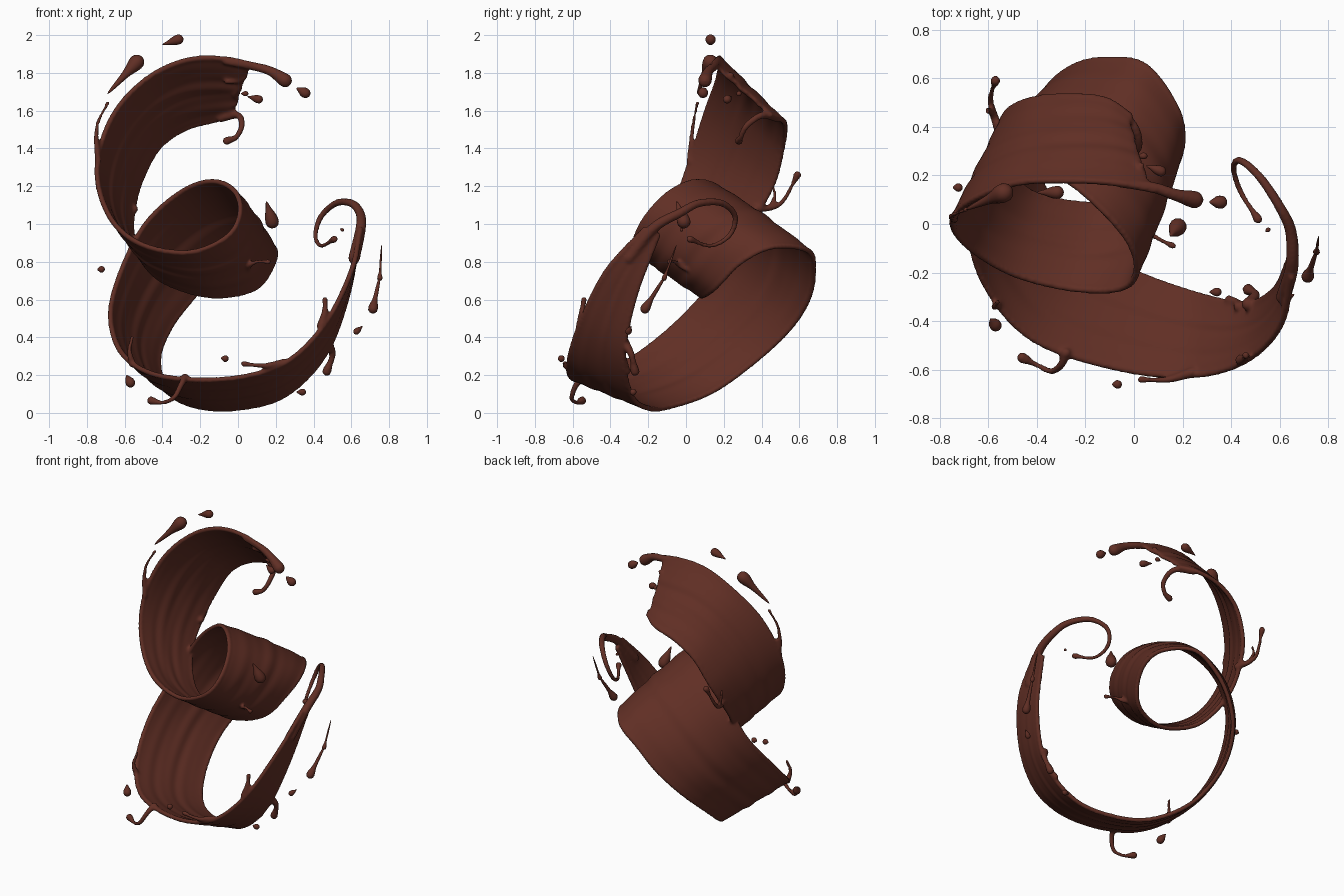
import bpy, bmesh, math
from mathutils import Vector as V

if "Cube" in bpy.data.objects:
    bpy.data.objects.remove(bpy.data.objects["Cube"])

brown = bpy.data.materials.new("dark chocolate brown")
brown.diffuse_color = (0.118, 0.028, 0.018, 1)
brown.use_nodes = True
brown.node_tree.nodes["Principled BSDF"].inputs["Base Color"].default_value = brown.diffuse_color

# Near and far edges of the ribbon, from the torn top end to the thin tail
NEAR = [(.09,.14,1.84),(-.08,.17,1.875),(-.28,.18,1.865),(-.48,.17,1.77),(-.645,.11,1.60),
        (-.735,.04,1.38),(-.735,-.03,1.18),(-.645,-.12,.99),(-.48,-.21,.88),(-.25,-.265,.85),
        (-.06,-.265,.93),(.01,-.20,1.05),(-.015,-.08,1.17),(-.13,.06,1.225),(-.29,.19,1.175),
        (-.48,.25,1.01),(-.61,.20,.77),(-.675,.00,.52),(-.61,-.25,.31),(-.41,-.475,.195),
        (-.05,-.595,.18),(.25,-.62,.265),(.46,-.56,.47),(.60,-.42,.75),(.65,-.21,.98)]
FAR = [(-.01,.44,1.58),(-.12,.51,1.55),(-.28,.525,1.505),(-.42,.51,1.405),(-.51,.47,1.24),
       (-.55,.40,1.10),(-.56,.30,.95),(-.50,.19,.80),(-.38,.11,.69),(-.14,.08,.62),
       (.09,.15,.66),(.19,.29,.80),(.18,.46,.88),(.05,.645,.86),(-.10,.675,.76),
       (-.24,.65,.61),(-.36,.55,.45),(-.42,.37,.28),(-.37,.14,.115),(-.22,-.08,.035),
       (.0,-.20,.025),(.25,-.29,.095),(.46,-.33,.31),(.58,-.27,.62),(.64,-.145,.95)]
PARTS = []


def spline(pts, steps):
    """Smooth curve through the given points."""
    p = [V(q) for q in pts]
    p = [2 * p[0] - p[1]] + p + [2 * p[-1] - p[-2]]
    out = []
    for i in range(1, len(p) - 2):
        a, b, c, d = p[i - 1:i + 3]
        for k in range(steps):
            t = k / steps
            out.append(0.5 * (2 * b + (c - a) * t + (2 * a - 5 * b + 4 * c - d) * t * t
                              + (3 * b - a - 3 * c + d) * t ** 3))
    return out + [p[-2]]


def finish(bm, name):
    me = bpy.data.meshes.new(name)
    bmesh.ops.recalc_face_normals(bm, faces=bm.faces)
    for f in bm.faces:
        f.smooth = True
    bm.to_mesh(me)
    bm.free()
    me.materials.append(brown)
    ob = bpy.data.objects.new(name, me)
    bpy.context.collection.objects.link(ob)
    return ob


def tube(bm, path, radii, sides=10):
    """Loft round sections along a path."""
    rings, side = [], None
    for i, p in enumerate(path):
        t = (path[min(i + 1, len(path) - 1)] - path[max(i - 1, 0)]).normalized()
        side = t.orthogonal() if side is None else side - t * side.dot(t)
        side.normalize()
        up = t.cross(side)
        rings.append([bm.verts.new(p + radii[i] * (side * math.cos(a) + up * math.sin(a)))
                      for a in (2 * math.pi * k / sides for k in range(sides))])
    for r, s in zip(rings, rings[1:]):
        for k in range(sides):
            bm.faces.new((r[k], r[(k + 1) % sides], s[(k + 1) % sides], s[k]))
    bm.faces.new(rings[0])
    bm.faces.new(rings[-1][::-1])


def strand(name, pts, r0, r1, bead):
    """Thin tapering strand with rounded ends, swelling into a bead at the tip."""
    path = spline(pts, 8)
    n = len(path) - 1
    radii = []
    for i, p in enumerate(path):
        r = r1 + (r0 - r1) * (1 - i / n) ** 1.5
        d = (p - path[-1]).length / bead
        radii.append(max(r, r + (bead - r) * math.exp(-(d / 1.6) ** 2)))
    bm = bmesh.new()
    tube(bm, path, radii)
    for p, r in ((path[0], r0), (path[-1], bead)):
        res = bmesh.ops.create_uvsphere(bm, u_segments=12, v_segments=8, radius=r)
        bmesh.ops.translate(bm, verts=res["verts"], vec=p)
    PARTS.append(finish(bm, name))


def droplet(tail, head, r):
    """Teardrop: a rounded head running back into a slimmer rounded tail."""
    a, b = V(tail), V(head)
    c = min(r / (b - a).length, .5)
    ts = [0.5 - 0.5 * math.cos(math.pi * i / 18) for i in range(19)]
    rs = []
    for t in ts:
        ball = math.sqrt(max(0, 1 - ((t - 1 + c) / c) ** 2)) if t > 1 - c else 1
        back = max(0, (1 - c - t) / c)
        taper = 0.42 + 0.58 * math.exp(-(back / 1.7) ** 2)
        rs.append(max(.001, r * ball * taper * min(1, math.sqrt(t * 2.2))))
    bm = bmesh.new()
    tube(bm, [a.lerp(b, t) for t in ts], rs, 12)
    finish(bm, "droplet")


# Main spiral ribbon with lengthwise ripples
near, far = spline(NEAR, 7), spline(FAR, 7)
N, W = len(near), 20
bm = bmesh.new()
grid = []
for i in range(N):
    a, b = near[i], far[i]
    j, k = max(i - 1, 0), min(i + 1, N - 1)
    tan = near[k] + far[k] - near[j] - far[j]
    out = (b - a).cross(tan).normalized()
    s = i / (N - 1)
    width = (b - a).length
    bulge = 0.025 * math.exp(-((s - 0.6) / 0.12) ** 2)
    row = []
    for m in range(W + 1):
        u = m / W
        ripple = (0.004 * math.sin(u * 21 + 3 * math.sin(s * 9))
                  + 0.003 * math.sin(u * 37 + s * 14)) * min(1, width * 2)
        row.append(bm.verts.new(a.lerp(b, u) + out * (4 * u * (1 - u) * bulge
                                                      + ripple * math.sin(math.pi * u))))
    grid.append(row)
# ragged torn end
for m, v in enumerate(grid[0]):
    v.co.x += -0.055 * math.sin(math.pi * m / W) + 0.012 * math.cos(m * 1.3)
for r, s in zip(grid, grid[1:]):
    for m in range(W):
        bm.faces.new((r[m], r[m + 1], s[m + 1], s[m]))
ribbon = finish(bm, "chocolate_swirl")
mod = ribbon.modifiers.new("thickness", 'SOLIDIFY')
mod.thickness, mod.offset = 0.024, 0
mod = ribbon.modifiers.new("smooth", 'SUBSURF')
mod.levels = mod.render_levels = 1
PARTS.append(ribbon)

# Rounded rims along both ribbon edges
for name, edge in (("near_rim", near), ("far_rim", far)):
    bm = bmesh.new()
    tube(bm, edge, [0.015] * N)
    PARTS.append(finish(bm, name))

# Curled tail
strand("curled_tail", [(.615,-.30,.82),(.65,-.17,.98),(.645,-.03,1.06),(.60,.07,1.11),(.52,.19,1.11),
                       (.44,.26,1.04),(.41,.23,.94),(.44,.13,.885),(.51,.02,.92)], .032, .011, .02)

# Fingers of the torn end
strand("upper_finger", [(-.06,.17,1.86),(.08,.15,1.835),(.17,.12,1.81),(.25,.10,1.76)], .02, .026, .037)
strand("end_nub", [(-.06,.26,1.755),(0,.25,1.76),(.03,.24,1.79)], .015, .012, .015)
strand("lower_finger", [(-.09,.485,1.56),(0,.40,1.575),(.02,.32,1.52),(-.01,.29,1.46),(-.06,.28,1.44)],
       .022, .013, .022)

# Strands thrown off the ribbon edges
strand("left_strand", [(-.74,.02,1.33),(-.75,.03,1.45),(-.74,.04,1.54),(-.69,.06,1.64)], .018, .008, .012)
strand("back_strand", [(-.55,.37,1.08),(-.58,.46,1.09),(-.59,.52,1.13),(-.57,.59,1.26)], .022, .010, .021)
strand("back_strand_twig", [(-.58,.45,1.09),(-.6,.47,1.15),(-.6,.46,1.2)], .015, .008, .010)
strand("bottom_strand", [(-.28,-.53,.19),(-.30,-.58,.15),(-.34,-.605,.08),(-.40,-.58,.055),(-.46,-.55,.065)],
       .02, .010, .023)
strand("front_strand", [(.24,-.61,.265),(.14,-.64,.25),(.03,-.64,.26)], .022, .010, .016)
strand("inner_strand", [(.05,.06,.74),(.06,-.03,.78),(.10,-.06,.80),(.16,-.09,.80)], .02, .008, .015)
strand("left_edge_strand", [(-.56,-.33,.26),(-.575,-.34,.33),(-.56,-.32,.40)], .02, .009, .011)
strand("right_strand", [(.47,-.33,.38),(.50,-.29,.31),(.47,-.27,.22)], .028, .013, .025)
strand("right_strand_short", [(.43,-.34,.30),(.42,-.32,.26),(.39,-.31,.22)], .022, .012, .018)
strand("right_edge_nub", [(.44,-.56,.46),(.46,-.55,.54),(.46,-.54,.60)], .024, .012, .016)

# Fuse ribbon, rims and strands into one flowing body
for ob in PARTS:
    ob.select_set(True)
bpy.context.view_layer.objects.active = ribbon
bpy.ops.object.convert(target='MESH')
bpy.ops.object.join()
mod = ribbon.modifiers.new("fuse", 'REMESH')
mod.mode, mod.voxel_size, mod.use_smooth_shade = 'VOXEL', 0.0095, True
mod = ribbon.modifiers.new("soften", 'SMOOTH')
mod.factor, mod.iterations = 0.5, 2

# Free droplets: tail, head, radius
for tail, head, r in [
        ((-.69,.06,1.69), (-.51,.14,1.885), .040), ((-.40,.13,1.95), (-.29,.13,1.985), .027),
        ((.31,.09,1.72), (.38,.09,1.68), .027), ((.05,.24,1.675), (.13,.21,1.655), .022),
        ((.015,.28,1.69), (.055,.28,1.69), .014), ((.15,-.05,1.12), (.19,.0,.98), .036),
        ((.76,-.05,.89), (.75,-.12,.70), .014), ((.755,-.10,.74), (.71,-.23,.53), .026),
        ((-.745,.15,.76), (-.705,.15,.76), .018), ((-.59,-.39,.20), (-.56,-.43,.14), .025),
        ((.31,-.28,.11), (.36,-.28,.11), .018), ((-.09,-.66,.29), (-.05,-.66,.285), .018),
        ((.66,-.29,.46), (.615,-.31,.42), .017), ((.54,-.03,.975), (.56,-.02,.965), .009)]:
    droplet(tail, head, r)
